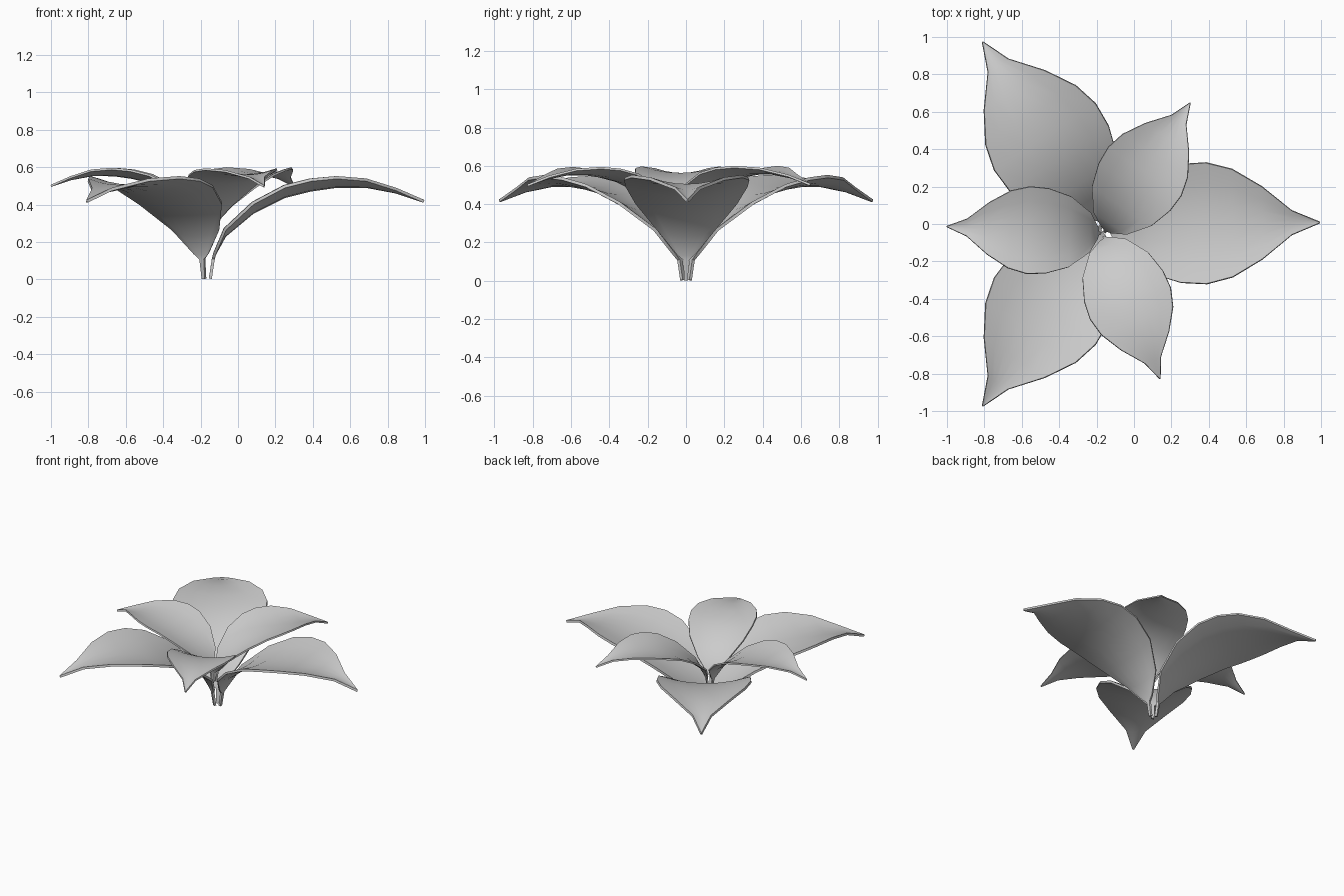
import bpy, math
from mathutils import Matrix, Vector

if "Cube" in bpy.data.objects:
    bpy.data.objects.remove(bpy.data.objects["Cube"])

# Leaf stations: distance along axis, midrib height, half width, rim lift
ROWS = [(.022, .004, .010, 0), (.038, .11, .014, 0), (.045, .135, .045, .004),
        (.10, .235, .15, .035), (.25, .36, .265, .05), (.42, .445, .318, .055),
        (.56, .48, .326, .055), (.70, .50, .29, .048), (.86, .50, .195, .035),
        (1.02, .47, .065, .015), (1.17, .42, .003, 0)]
ACROSS = [-1, -.66, -.33, 0, .33, .66, 1]


def leaf(name, base, angle, scale):
    m = (Matrix.Translation(base) @ Matrix.Rotation(math.radians(angle), 4, 'Z')
         @ Matrix.Scale(scale, 4))
    verts = [m @ Vector((s, w * t, z + lift * t * t))
             for s, z, w, lift in ROWS for t in ACROSS]
    n = len(ACROSS)
    faces = [(i * n + j, (i + 1) * n + j, (i + 1) * n + j + 1, i * n + j + 1)
             for i in range(len(ROWS) - 1) for j in range(n - 1)]
    me = bpy.data.meshes.new(name)
    me.from_pydata(verts, [], faces)
    ob = bpy.data.objects.new(name, me)
    bpy.context.collection.objects.link(ob)
    # Thin leaf thickness
    mod = ob.modifiers.new("thickness", 'SOLIDIFY')
    mod.thickness = .016 * scale
    mod.offset = 0
    bpy.ops.object.select_all(action='DESELECT')
    ob.select_set(True)
    bpy.context.view_layer.objects.active = ob
    bpy.ops.object.modifier_apply(modifier=mod.name)
    bpy.ops.object.shade_smooth_by_angle(angle=math.radians(40))


# Lower ring of large leaves
for i, a in enumerate((.4, 123.3, -123.3)):
    leaf(f"large_leaf_{i + 1}", (-.17, 0, 0), a, .995)

# Upper ring of smaller leaves
for i, a in enumerate((177.5, 56.5, -68.5)):
    leaf(f"small_leaf_{i + 1}", (-.165, -.055 if i else -.05, .2), a, (.715, .72, .71)[i])
